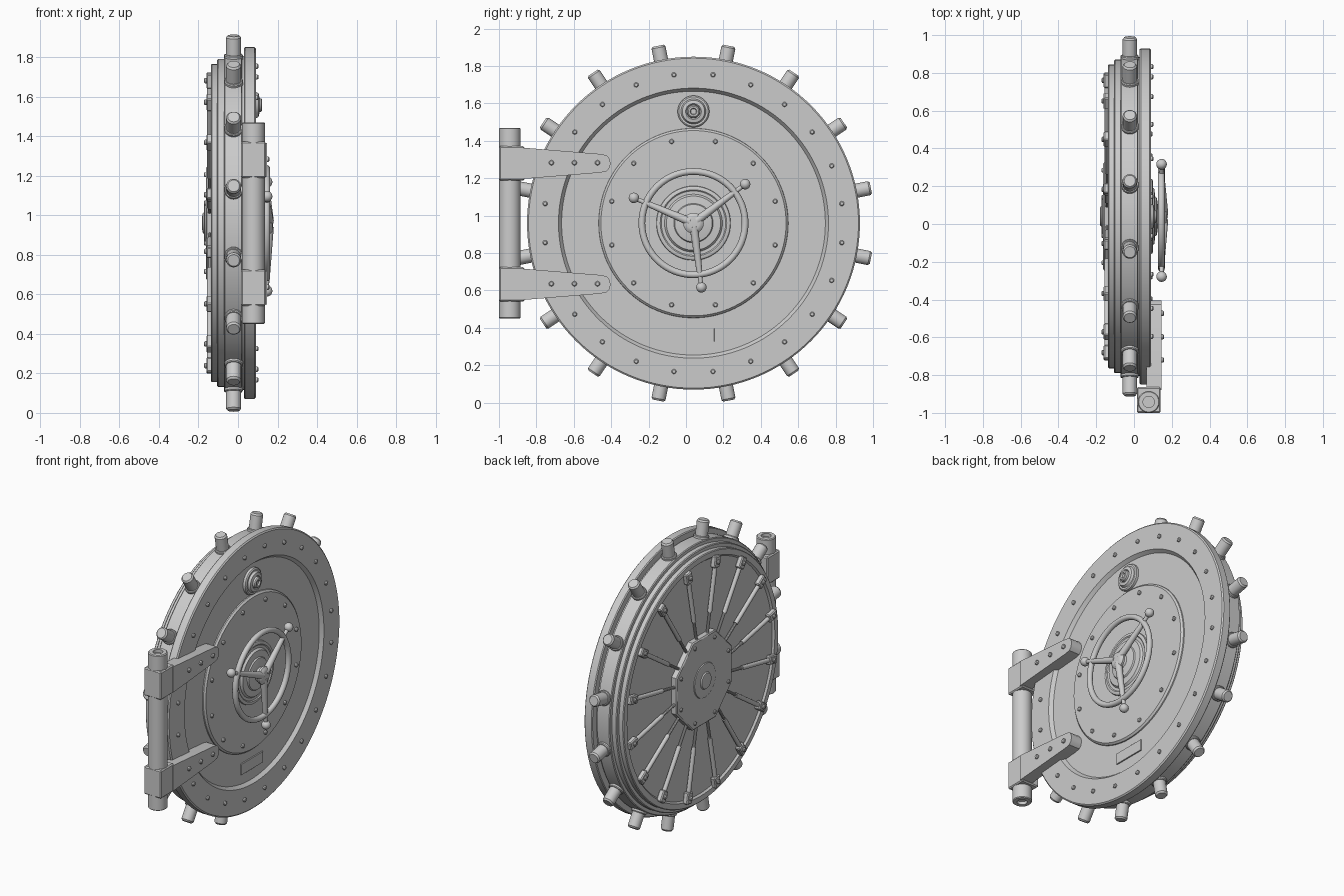
import bpy, bmesh
from math import sin, cos, pi, radians, hypot
from mathutils import Vector, Matrix

cube = bpy.data.objects.get("Cube")
if cube:
    bpy.data.objects.remove(cube)

steel = bpy.data.materials.new("grey steel")
steel.use_nodes = True
GREY = (0.6, 0.6, 0.6, 1)
steel.diffuse_color = GREY
steel.node_tree.nodes["Principled BSDF"].inputs["Base Color"].default_value = GREY

CY, CZ = 0.04, 0.96          # door centre
OUT = Vector((1, 0, 0))      # the door's outer face
UP = Vector((0, 0, 1))


def finish(name, bm, matrix=Matrix()):
    bmesh.ops.remove_doubles(bm, verts=bm.verts, dist=1e-5)
    bmesh.ops.recalc_face_normals(bm, faces=bm.faces)
    mesh = bpy.data.meshes.new(name)
    bm.to_mesh(mesh)
    bm.free()
    mesh.materials.append(steel)
    ob = bpy.data.objects.new(name, mesh)
    bpy.context.collection.objects.link(ob)
    ob.matrix_world = matrix
    bpy.ops.object.select_all(action='DESELECT')
    ob.select_set(True)
    bpy.context.view_layer.objects.active = ob
    bpy.ops.object.shade_smooth_by_angle(angle=radians(35))
    return ob


def lathe(name, profile, loc, axis=OUT, segs=24, turn=0.0):
    """Revolve (radius, height) points about an axis through loc."""
    bm = bmesh.new()
    rings = [[bm.verts.new((r * cos(turn + 2 * pi * i / segs), r * sin(turn + 2 * pi * i / segs), h))
              for i in range(segs)] for r, h in profile]
    for a, b in zip(rings, rings[1:]):
        for i in range(segs):
            j = (i + 1) % segs
            bm.faces.new((a[i], a[j], b[j], b[i]))
    quat = Vector(axis).to_track_quat('Z', 'Y')
    return finish(name, bm, Matrix.Translation(loc) @ quat.to_matrix().to_4x4())


def box(name, size, loc, angle=0.0, bevel=0.006):
    bm = bmesh.new()
    bmesh.ops.create_cube(bm, size=1, matrix=Matrix.Diagonal((*size, 1)))
    bmesh.ops.bevel(bm, geom=bm.edges[:], offset=bevel, segments=1, affect='EDGES')
    return finish(name, bm, Matrix.Translation(loc) @ Matrix.Rotation(angle, 4, 'X'))


def ring_point(angle, radius, x):
    return Vector((x, CY + radius * cos(angle), CZ + radius * sin(angle)))


def stud(name, loc, axis=OUT, r=0.013, h=0.013):
    lathe(name, [(0, -0.005), (r, -0.005), (r, h * 0.6), (r * 0.65, h), (0, h)], loc, axis, 12)


def rod(name, a, b, r1, r2, segs=16):
    length = (b - a).length
    lathe(name, [(0, 0), (r1, 0), (r2, length), (0, length)], a, b - a, segs)


def ball(name, loc, r):
    lathe(name, [(r * sin(pi * i / 10), -r * cos(pi * i / 10)) for i in range(11)], loc, OUT, 20)


centre = Vector((0, CY, CZ))

# Door slab: stepped back, barrel, flange and recessed front
lathe("door_slab", [
    (0, -0.125), (0.755, -0.125), (0.765, -0.137), (0.80, -0.137), (0.805, -0.132),
    (0.805, -0.105), (0.825, -0.105), (0.83, -0.10), (0.83, -0.072), (0.85, -0.072),
    (0.855, -0.067), (0.855, 0.018), (0.845, 0.02), (0.845, 0.03), (0.885, 0.03),
    (0.89, 0.036), (0.89, 0.083), (0.882, 0.09), (0.722, 0.09), (0.705, 0.068), (0, 0.068)],
    centre, segs=128)
lathe("front_disc", [(0.508, 0.06), (0.506, 0.075), (0.495, 0.086), (0, 0.086)], centre, segs=128)

# Studs on the flange and front disc
for i in range(24):
    stud("flange_stud", ring_point(radians(7.5 + 15 * i), 0.80, 0.09))
for i in range(12):
    stud("disc_stud", ring_point(radians(15 + 30 * i), 0.452, 0.086))

# Locking bolts around the rim, with their drive rods and clamps at the back
for i in range(16):
    a = radians(11.25 + 22.5 * i)
    radial = Vector((0, cos(a), sin(a)))
    lathe("locking_bolt", [(0, 0), (0.047, 0), (0.047, 0.035), (0.043, 0.04), (0.038, 0.04),
                           (0.038, 0.127), (0.03, 0.137), (0, 0.137)],
          ring_point(a, 0.83, -0.022), radial)
    rod("drive_rod", ring_point(a, 0.26, -0.143), ring_point(a, 0.56, -0.143), 0.009, 0.009, 10)
    rod("drive_rod_sleeve", ring_point(a, 0.42, -0.143), ring_point(a, 0.72, -0.143), 0.014, 0.014, 12)
    box("rod_clamp", (0.035, 0.075, 0.055), ring_point(a, 0.735, -0.143), a)
    stud("clamp_stud", ring_point(a, 0.735, -0.16), -OUT, 0.014, 0.012)

# Back hub plate and boss
hub_turn = pi / 8
lathe("back_hub_plate", [(0, 0.115), (0.31, 0.115), (0.31, 0.157), (0.302, 0.163), (0, 0.163)],
      centre, -OUT, 8, hub_turn)
for i in range(8):
    stud("hub_stud", ring_point(hub_turn + i * pi / 4, 0.265, -0.163), -OUT, 0.012, 0.01)
lathe("back_boss", [(0.115, 0.16), (0.11, 0.168), (0.095, 0.171), (0.055, 0.171), (0.05, 0.178),
                    (0.035, 0.181), (0, 0.181)], centre, -OUT, 48)

# Stepped collar and spindle behind the handwheel
lathe("wheel_collar", [(0.2, 0.08), (0.197, 0.096), (0.19, 0.1), (0.178, 0.1), (0.172, 0.095),
                       (0.155, 0.095), (0.145, 0.108), (0.105, 0.112), (0.1, 0.12),
                       (0.08, 0.124), (0.045, 0.128), (0.04, 0.14), (0.055, 0.148),
                       (0.055, 0.162), (0.042, 0.174), (0.03, 0.176), (0, 0.176)],
      centre, segs=64)

# Handwheel rim, spokes and ball grips
lathe("handwheel_rim", [(0.276 + 0.018 * cos(pi * i / 6), 0.018 * sin(pi * i / 6)) for i in range(13)],
      ring_point(0, 0, 0.145), segs=80)
for deg in (37, 157, 277):
    a = radians(deg)
    rod("handwheel_spoke", ring_point(a, 0.02, 0.158), ring_point(a, 0.28, 0.146), 0.023, 0.015)
    rod("grip_stem", ring_point(a, 0.27, 0.146), ring_point(a, 0.345, 0.146), 0.013, 0.011)
    ball("ball_grip", ring_point(a, 0.346, 0.146), 0.028)

# Viewing port
lathe("viewing_port", [(0.085, 0), (0.085, 0.018), (0.078, 0.024), (0.067, 0.024), (0.06, 0.038),
                       (0.042, 0.042), (0.036, 0.036), (0.034, 0.05), (0.028, 0.056), (0.018, 0.056),
                       (0.014, 0.046), (0, 0.046)], (0.066, CY, 1.557), segs=40)

# Blank plate on the lower front
box("blank_plate", (0.016, 0.224, 0.072), (0.068, CY, 0.362), bevel=0.001)

# Hinge post with hollow ends
HX, HY = 0.078, -0.942
lathe("hinge_post", [(0, 0.47), (0.03, 0.47), (0.03, 0.45), (0.053, 0.45), (0.058, 0.455),
                     (0.058, 1.465), (0.053, 1.47), (0.03, 1.47), (0.03, 1.45), (0, 1.45)],
      (HX, HY, 0), UP, 40)

# Hinge blocks and tapered straps
for z in (1.28, 0.633):
    box("hinge_block", (0.126, 0.136, 0.184), (HX, -0.932, z), bevel=0.007)
    bm = bmesh.new()
    upper = [(-0.88, 0.084), (-0.865, 0.083), (-0.46, 0.05), (-0.425, 0.043), (-0.41, 0.026), (-0.405, 0.008)]
    outline = upper + [(y, -h) for y, h in reversed(upper)]
    face = bm.faces.new([bm.verts.new((0.066, y, z + h)) for y, h in outline])
    top = bmesh.ops.extrude_face_region(bm, geom=[face])["geom"]
    bmesh.ops.translate(bm, verts=[v for v in top if isinstance(v, bmesh.types.BMVert)], vec=(0.08, 0, 0))
    finish("hinge_strap", bm)
    for y in (-0.72, -0.597, -0.473):
        stud("strap_stud", (0.146, y, z + 0.003), r=0.014)
